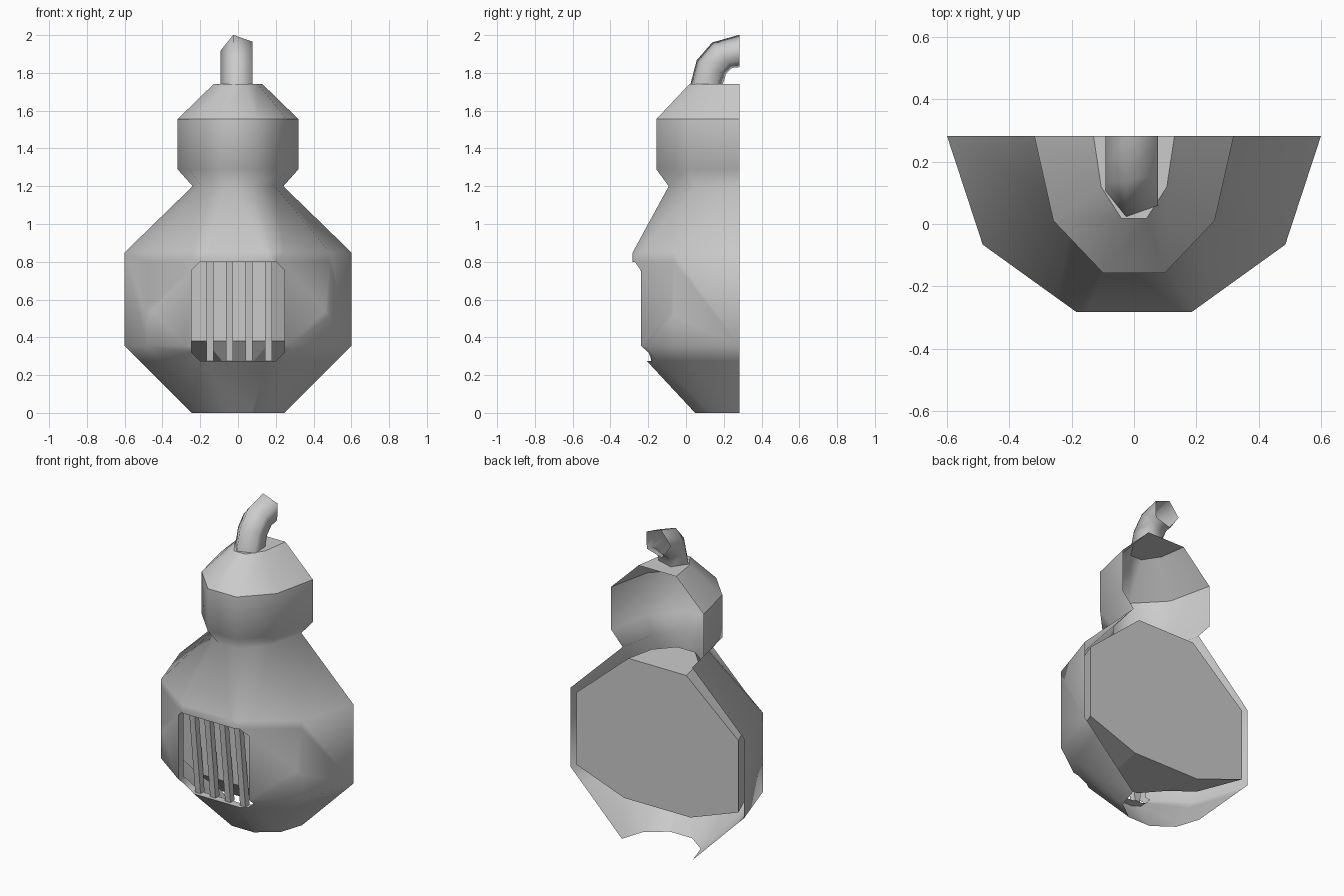
import bpy, bmesh, math
from mathutils import Vector

if "Cube" in bpy.data.objects:
    bpy.data.objects.remove(bpy.data.objects["Cube"])

BACK = 0.283  # flat open back plane

grey = bpy.data.materials.new("grey")
grey.diffuse_color = (0.6, 0.6, 0.6, 1)
grey.use_nodes = True
grey.node_tree.nodes["Principled BSDF"].inputs["Base Color"].default_value = grey.diffuse_color


def finish(bm, name, smooth=True):
    me = bpy.data.meshes.new(name)
    for f in bm.faces:
        f.smooth = smooth
    bm.to_mesh(me)
    bm.free()
    me.materials.append(grey)
    ob = bpy.data.objects.new(name, me)
    bpy.context.collection.objects.link(ob)
    return ob


def half_rings(bm, profile):
    """Half-decagon skin; profile rows are (half width, depth radius, z)."""
    rings = []
    for rx, ry, z in profile:
        rings.append([bm.verts.new((rx * math.cos(math.radians(36 * i)),
                                    BACK - ry * math.sin(math.radians(36 * i)), z))
                      for i in range(6)])
    for a, b in zip(rings, rings[1:]):
        for i in range(5):
            bm.faces.new((a[i + 1], a[i], b[i], b[i + 1]))
    return rings


# Gourd shell: open at the back and the bottom
bm = bmesh.new()
rings = half_rings(bm, [(0.245, 0.247, 0), (0.6, 0.594, 0.355), (0.6, 0.594, 0.85),
                        (0.24, 0.394, 1.2), (0.32, 0.463, 1.29), (0.32, 0.463, 1.555),
                        (0.13, 0.279, 1.74)])
bm.faces.new(rings[-1][::-1])
for r in rings[-2:]:
    for a, b in zip(r, r[1:]):
        bm.edges.get((a, b)).smooth = False

# Chamfered window cut into the belly
HX, Z0, Z1, C = 0.245, 0.275, 0.80, 0.045
planes = []
for s in (-1, 1):
    planes.append((Vector((s * HX, 0, 0)), Vector((s, 0, 0))))
    planes.append((Vector((s * HX, 0, Z1 - C)), Vector((s, 0, 1)).normalized()))
    planes.append((Vector((s * HX, 0, Z0 + C)), Vector((s, 0, -1)).normalized()))
planes += [(Vector((0, 0, Z1)), Vector((0, 0, 1))), (Vector((0, 0, Z0)), Vector((0, 0, -1)))]


def inside(p, tol=0.0):
    return all((p - co).dot(no) < tol for co, no in planes)


for co, no in planes:
    faces = [f for f in bm.faces if f.calc_center_median().z < 0.85
             and abs(f.calc_center_median().x) < 0.45]
    geom = set(faces)
    for f in faces:
        geom.update(f.edges)
        geom.update(f.verts)
    bmesh.ops.bisect_plane(bm, geom=list(geom), plane_co=co, plane_no=no, dist=1e-5)
hole = [f for f in bm.faces if inside(f.calc_center_median())]
bmesh.ops.delete(bm, geom=hole, context='FACES')

# Window lining
rim = [e for e in bm.edges if e.is_boundary
       and all(inside(v.co, 1e-3) and v.co.y < 0 for v in e.verts)]
for e in rim:
    e.smooth = False
ext = bmesh.ops.extrude_edge_only(bm, edges=rim)["geom"]
for v in ext:
    if isinstance(v, bmesh.types.BMVert):
        v.co.y += 0.05
finish(bm, "gourd_shell")

# Closed chamber behind the window
bm = bmesh.new()
rings = half_rings(bm, [(0.23, 0.36, 0.26), (0.56, 0.46, 0.38),
                        (0.56, 0.46, 0.83), (0.2, 0.3, 1.14)])
bm.faces.new(rings[0])
bm.faces.new(rings[-1][::-1])
bm.faces.new([r[0] for r in rings][::-1] + [r[-1] for r in rings])
bmesh.ops.recalc_face_normals(bm, faces=bm.faces[:])
finish(bm, "inner_chamber", False)

# Four leaning window bars
bm = bmesh.new()
for i in range(4):
    x = -0.148 + 0.1035 * i
    cube = bmesh.ops.create_cube(bm, size=1)["verts"]
    for v in cube:
        top = v.co.z > 0
        y = -0.225 if top else -0.165
        v.co = (x + v.co.x * 0.037, y + v.co.y * 0.04, Z1 if top else Z0)
finish(bm, "window_bars", False)

# Curved five-sided stem, open at its tip
bm = bmesh.new()
path = [(0.11, 1.74, 0), (0.135, 1.83, 25), (0.192, 1.893, 52), (BACK, 1.915, 90)]
loops = []
for y, z, tilt in path:
    t = math.radians(tilt)
    loop = []
    for k in range(5):
        a = math.radians(34 + 72 * k)
        u, w = 0.092 * math.cos(a), 0.09 * math.sin(a)
        loop.append(bm.verts.new((u, y - w * math.cos(t), z + w * math.sin(t))))
    loops.append(loop)
for a, b in zip(loops, loops[1:]):
    for k in range(5):
        n = (k + 1) % 5
        bm.faces.new((a[n], a[k], b[k], b[n]))
bmesh.ops.recalc_face_normals(bm, faces=bm.faces[:])
finish(bm, "stem")
